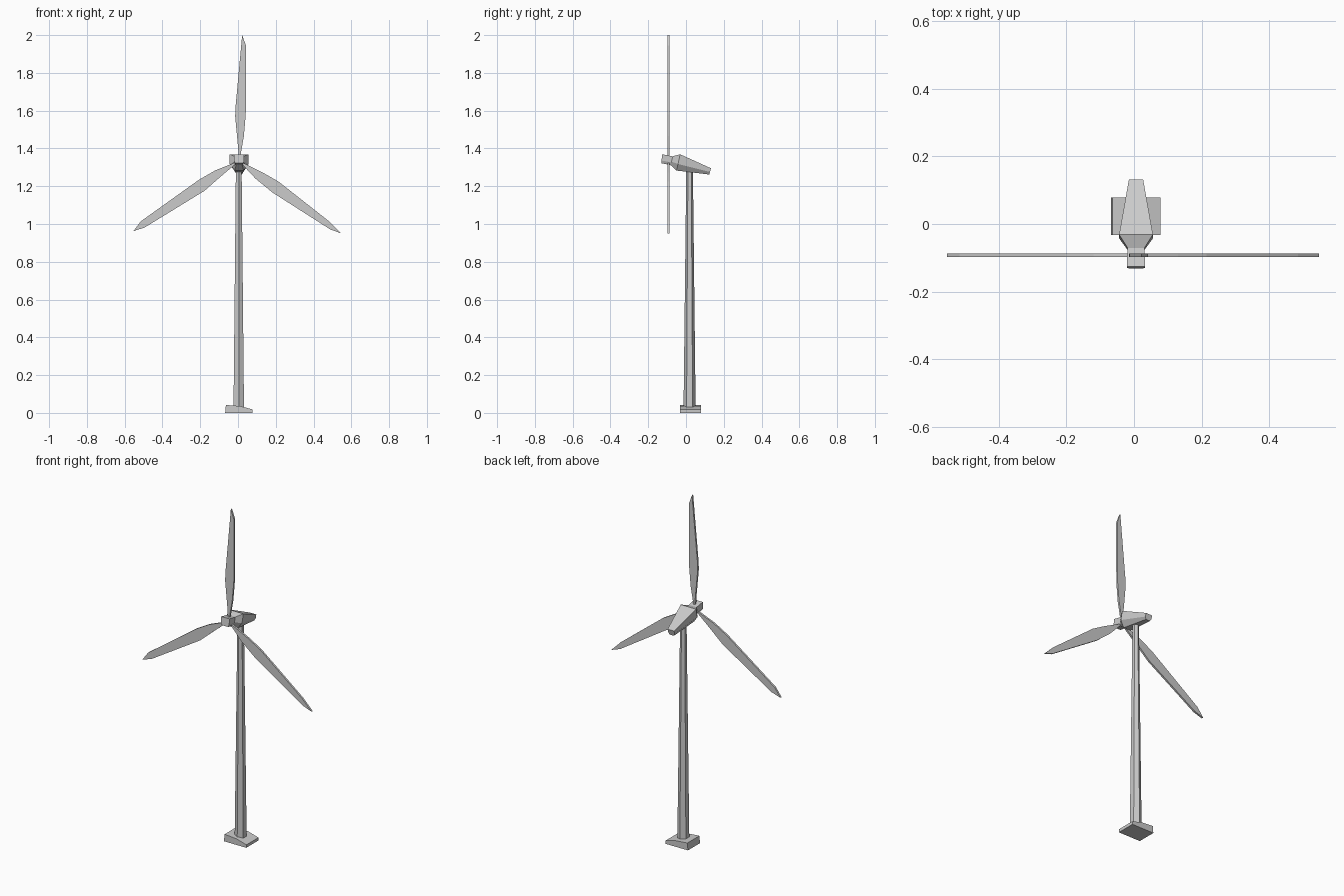
import bpy, bmesh
from math import sin, cos, pi

if "Cube" in bpy.data.objects:
    bpy.data.objects.remove(bpy.data.objects["Cube"])


def loft(name, rings):
    """Skin closed rings of equal point count and cap both ends."""
    bm = bmesh.new()
    rows = [[bm.verts.new(p) for p in ring] for ring in rings]
    for a, b in zip(rows, rows[1:]):
        for i in range(len(a)):
            j = (i + 1) % len(a)
            bm.faces.new((a[i], a[j], b[j], b[i]))
    bm.faces.new(rows[0])
    bm.faces.new(rows[-1])
    bmesh.ops.recalc_face_normals(bm, faces=bm.faces)
    mesh = bpy.data.meshes.new(name)
    bm.to_mesh(mesh)
    bm.free()
    obj = bpy.data.objects.new(name, mesh)
    bpy.context.collection.objects.link(obj)
    return obj


def plate(name, outline, y0, y1):
    """Extrude an x-z outline from y0 to y1."""
    return loft(name, [[(x, y, z) for x, z in outline] for y in (y0, y1)])


# Base: low footing that slopes down to the right
plate("base", [(-0.068, 0), (0.077, 0), (0.078, 0.018), (0.012, 0.036), (-0.064, 0.042)],
      -0.033, 0.079)


# Tower: tapered six-sided column
def hexagon(r, z):
    return [(0.004 + r * sin(i * pi / 3), 0.019 + r * cos(i * pi / 3), z) for i in range(6)]


loft("tower", [hexagon(0.032, 0.025), hexagon(0.0175, 1.295)])


# Nacelle and hub: six-sided sections along y, narrower underneath
def section(y_top, y_low, w, z_top, z_low, low_w, mid=0.4):
    c = 0.006
    zm, ym = z_low + (z_top - z_low) * mid, y_low + (y_top - y_low) * mid
    return [(c - w, y_top, z_top), (c + w, y_top, z_top), (c + w, ym, zm),
            (c + low_w, y_low, z_low), (c - low_w, y_low, z_low), (c - w, ym, zm)]


loft("nacelle", [
    section(-0.072, -0.082, 0.024, 1.358, 1.312, 0.016),
    section(-0.031, -0.050, 0.050, 1.369, 1.283, 0.024),
    section(0.132, 0.123, 0.021, 1.295, 1.262, 0.014),
])
loft("hub", [
    section(-0.126, -0.131, 0.027, 1.369, 1.322, 0.022, 0.3),
    section(-0.070, -0.080, 0.025, 1.358, 1.312, 0.018, 0.3),
])

# Blades: three thin flat plates around the hub
blades = {
    "blade_top": [(0.003, 1.345), (0.001, 1.40), (-0.015, 1.57), (-0.013, 1.62), (0.022, 2.0),
                  (0.042, 1.945), (0.041, 1.58), (0.031, 1.465), (0.010, 1.345)],
    "blade_left": [(-0.012, 1.327), (-0.12, 1.284), (-0.204, 1.236), (-0.516, 1.013),
                   (-0.553, 0.963), (-0.495, 0.981), (-0.177, 1.176), (-0.093, 1.250),
                   (-0.012, 1.318)],
    "blade_right": [(0.020, 1.327), (0.13, 1.273), (0.214, 1.225), (0.485, 1.012),
                    (0.547, 0.95), (0.489, 0.971), (0.182, 1.167), (0.093, 1.240),
                    (0.020, 1.318)],
}
for name, outline in blades.items():
    plate(name, outline, -0.098, -0.087)
